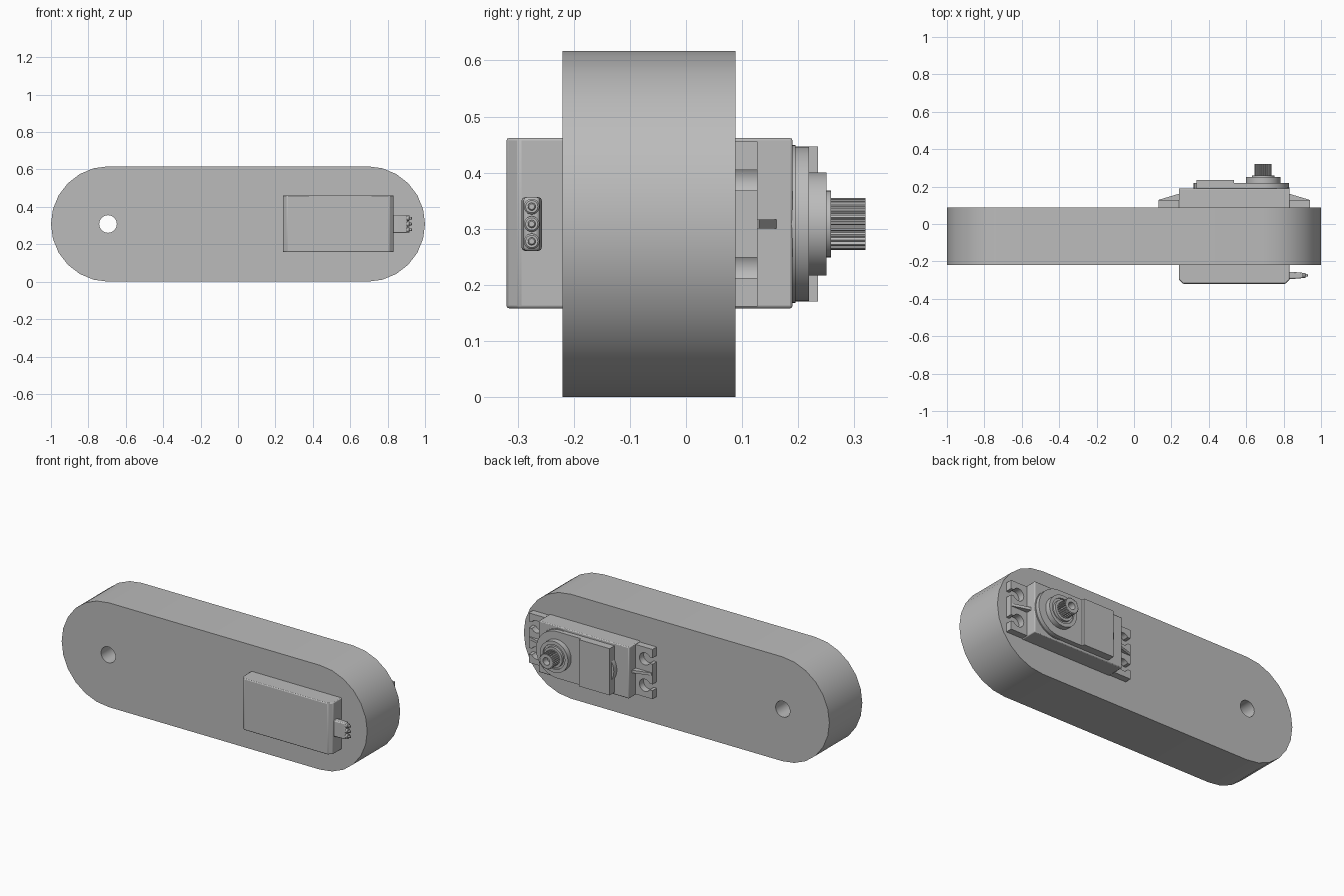
import bpy, bmesh
from math import sin, cos, pi, radians
from mathutils import Vector

cube = bpy.data.objects.get("Cube")
if cube:
    bpy.data.objects.remove(cube, do_unlink=True)

grey = bpy.data.materials.new("plain grey")
grey.use_nodes = True
COLOUR = (0.5, 0.5, 0.5, 1)
grey.diffuse_color = COLOUR
grey.node_tree.nodes["Principled BSDF"].inputs["Base Color"].default_value = COLOUR

# Shared layout: height of the centre line, servo middle, output shaft
MID = 0.3085
SERVO = 0.535
SHAFT = 0.69


def arc(cx, cz, r, start, end, n):
    """Points along an arc, both ends included."""
    return [(cx + r * cos(radians(start + (end - start) * i / n)),
             cz + r * sin(radians(start + (end - start) * i / n))) for i in range(n + 1)]


def circle(cx, cz, r, n=32):
    return arc(cx, cz, r, 0, 360, n)[:-1]


def rect(a0, a1, b0, b1):
    return [(a0, b0), (a1, b0), (a1, b1), (a0, b1)]


AXES = {"y": lambda u, v, d: Vector((u, d, v)),
        "z": lambda u, v, d: Vector((u, v, d)),
        "x": lambda u, v, d: Vector((d, u, v))}


def prism(name, outlines, d0, d1, axis="y", bevel=0, segments=1):
    """Extrude an outline (later outlines are holes) along an axis."""
    place = AXES[axis]
    bm = bmesh.new()
    for pts in outlines:
        vs = [bm.verts.new(place(u, v, d0)) for u, v in pts]
        for a, b in zip(vs, vs[1:] + vs[:1]):
            bm.edges.new((a, b))
    if len(outlines) == 1:
        bm.faces.new(vs)
    else:
        bmesh.ops.triangle_fill(bm, edges=bm.edges[:], use_beauty=True)
    new = bmesh.ops.extrude_face_region(bm, geom=bm.faces[:])["geom"]
    shift = place(0, 0, d1) - place(0, 0, d0)
    bmesh.ops.translate(bm, vec=shift, verts=[g for g in new if isinstance(g, bmesh.types.BMVert)])
    bmesh.ops.recalc_face_normals(bm, faces=bm.faces[:])
    mesh = bpy.data.meshes.new(name)
    bm.to_mesh(mesh)
    bm.free()
    mesh.materials.append(grey)
    obj = bpy.data.objects.new(name, mesh)
    bpy.context.collection.objects.link(obj)
    if bevel:
        mod = obj.modifiers.new("soft edges", "BEVEL")
        mod.width, mod.segments, mod.limit_method = bevel, segments, "ANGLE"
    bpy.ops.object.select_all(action="DESELECT")
    obj.select_set(True)
    bpy.context.view_layer.objects.active = obj
    bpy.ops.object.shade_smooth_by_angle(angle=radians(30))
    return obj


# Arm link: rounded bar with a pivot hole
bar = arc(0.6915, MID, MID, -90, 90, 12) + arc(-0.6915, MID, MID, 90, 270, 12)
prism("arm_link", [bar, circle(-0.695, MID, 0.047)], -0.22, 0.088)

# Servo case, chamfered at the front ends
case = [(0.262, -0.32), (0.81, -0.32), (0.832, -0.298), (0.832, 0.19),
        (0.24, 0.19), (0.24, -0.298)]
prism("servo_case", [case], 0.158, 0.462, "z", 0.005, 2)

# Mounting ears with open screw slots, and a stiffening rib on each
for side, s in (("left", 1), ("right", -1)):
    tip, hole = 0.405, 0.355
    half = [(0.28, 0), (tip, 0)]
    slot = arc(hole, 0.078, 0.036, -31, -329, 20)
    upper = [(tip, 0.0595)] + slot + [(tip, 0.0965), (tip, 0.147), (0.28, 0.147)]
    lower = [(x, -z) for x, z in reversed(upper)]
    ear = [(SERVO + s * x, MID + z) for x, z in upper + lower]
    prism(side + "_ear", [ear], 0.08, 0.127)
    rib = [(SERVO + s * x, y) for x, y in ((0.29, 0.12), (0.4, 0.12), (0.4, 0.13), (0.29, 0.163))]
    prism(side + "_ear_rib", [rib], MID - 0.008, MID + 0.008, "z")

# Gear cover: rounded around the shaft, raised pad, gear bulge at the other end
cover = [(0.335, MID + 0.138), (0.335, MID - 0.138)] + arc(SHAFT, MID, 0.138, -90, 90, 24)
prism("gear_cover", [cover], 0.18, 0.219)
prism("cover_pad", [rect(0.335, 0.535, MID - 0.138, MID + 0.138)], 0.21, 0.235)
prism("gear_bulge", [circle(0.425, MID, 0.106)], 0.18, 0.219)
prism("cover_rim", [circle(SHAFT, MID, 0.141, 48)], 0.18, 0.195)

# Output boss, bearing and splined shaft with a screw hole
prism("output_boss", [circle(SHAFT, MID, 0.092, 48), circle(SHAFT, MID, 0.072, 48)], 0.21, 0.25)
prism("boss_floor", [circle(SHAFT, MID, 0.08)], 0.21, 0.243)
prism("bearing", [circle(SHAFT, MID, 0.06)], 0.22, 0.258)
TEETH = 25
spline = [(SHAFT + r * cos(2 * pi * (i + k) / TEETH), MID + r * sin(2 * pi * (i + k) / TEETH))
          for i in range(TEETH) for k, r in ((0, 0.046), (0.3, 0.046), (0.5, 0.041), (0.8, 0.041))]
prism("output_shaft", [spline, circle(SHAFT, MID, 0.022)], 0.25, 0.32)
prism("shaft_hole_floor", [circle(SHAFT, MID, 0.03)], 0.25, 0.28)

# Cable plug with three wire stubs
PLUG = -0.275
plug = [(0.82, PLUG - 0.018), (0.86, PLUG - 0.018), (0.905, PLUG - 0.014),
        (0.905, PLUG + 0.014), (0.86, PLUG + 0.018), (0.82, PLUG + 0.018)]
prism("cable_plug", [plug], MID - 0.048, MID + 0.048, "z", 0.006, 2)
for i, label in ((-1, "lower"), (0, "middle"), (1, "upper")):
    z = MID + 0.031 * i
    prism(label + "_wire_sleeve", [circle(PLUG, z, 0.014, 20)], 0.89, 0.918, "x", 0.003)
    prism(label + "_wire", [circle(PLUG, z, 0.007, 16)], 0.9, 0.93, "x", 0.002)
